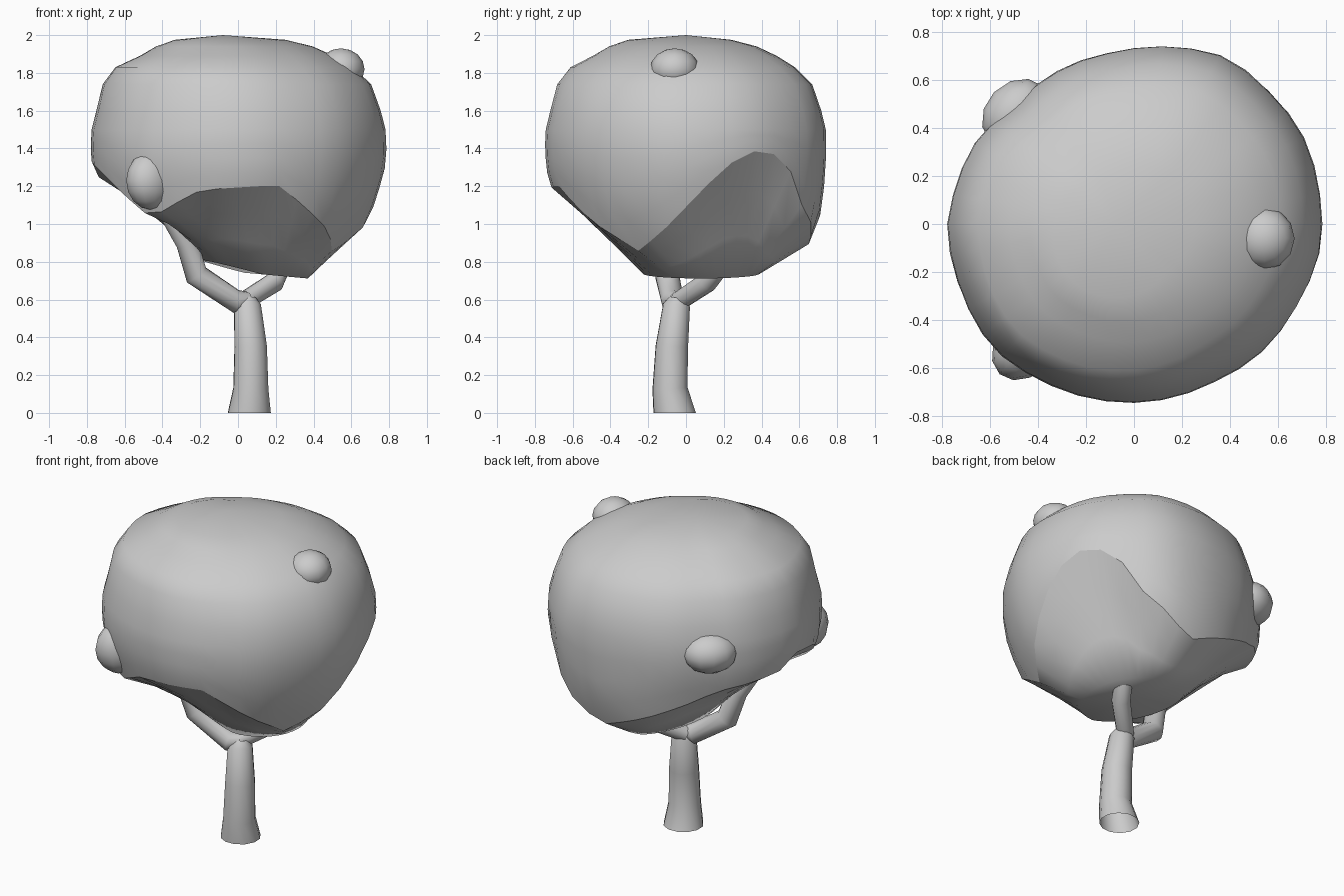
import bpy, bmesh, math
from mathutils import Vector

if "Cube" in bpy.data.objects:
    bpy.data.objects.remove(bpy.data.objects["Cube"])


def lerp_table(table, x):
    for (x0, y0), (x1, y1) in zip(table, table[1:]):
        if x0 <= x <= x1:
            return y0 + (y1 - y0) * (x - x0) / (x1 - x0)
    return table[0][1] if x < table[0][0] else table[-1][1]


def lobe(a, deg):
    return max(0, math.cos(a - math.radians(deg)))


def finish(obj, angle=35):
    bpy.ops.object.select_all(action='DESELECT')
    bpy.context.view_layer.objects.active = obj
    obj.select_set(True)
    bpy.ops.object.shade_smooth_by_angle(angle=math.radians(angle))


def tube(name, points):
    # Tapered open limb: each point is x, y, z, radius
    curve = bpy.data.curves.new(name, 'CURVE')
    curve.dimensions = '3D'
    curve.bevel_depth = 1
    curve.bevel_resolution = 4
    sp = curve.splines.new('POLY')
    sp.points.add(len(points) - 1)
    for p, (x, y, z, r) in zip(sp.points, points):
        p.co = (x, y, z, 1)
        p.radius = r
    obj = bpy.data.objects.new(name, curve)
    bpy.context.collection.objects.link(obj)
    bpy.ops.object.select_all(action='DESELECT')
    bpy.context.view_layer.objects.active = obj
    obj.select_set(True)
    bpy.ops.object.convert(target='MESH')
    for v in bpy.context.object.data.vertices:
        if v.co.z < .06:
            v.co.z = 0  # flat foot on the ground
    finish(bpy.context.object, 50)


def blob(name, loc, radii, turn):
    bpy.ops.mesh.primitive_uv_sphere_add(segments=12, ring_count=8, radius=1, location=loc,
                                         rotation=(0, 0, math.radians(turn)))
    obj = bpy.context.object
    obj.name = name
    obj.scale = radii
    finish(obj, 60)


# Trunk and forked branches
tube("trunk", [(.06, -.06, 0, .117), (.068, -.085, .13, .095), (.067, -.075, .35, .088),
               (.05, -.05, .57, .073), (.05, -.045, .61, .045)])
tube("left_branch", [(.06, -.045, .6, .04), (-.01, -.07, .59, .062), (-.22, -.1, .73, .065),
                     (-.27, -.13, .9, .06), (-.36, -.17, 1.04, .05)])
tube("right_branch", [(.03, -.04, .59, .05), (.19, .11, .69, .055), (.24, .2, .8, .05)])

# Canopy: side profile (height, radius), plan outline and rim height (angle, value)
profile = [(.72, .36), (.85, .56), (.98, .66), (1.1, .71), (1.28, .765), (1.4, .775), (1.5, .77),
           (1.6, .745), (1.74, .695), (1.83, .6), (1.89, .5), (1.94, .39), (1.975, .25), (2, 0)]
outline = [(-180, .78), (-160, .775), (-138, .785), (-120, .76), (-101, .75), (-82, .745),
           (-63, .74), (-45, .757), (-26, .765), (-9, .785), (10, .787), (28, .797), (46, .79),
           (61, .797), (78, .76), (96, .725), (115, .716), (135, .705), (152, .745), (170, .765),
           (180, .78)]
rim = [(-180, 1.33), (-165, 1.3), (-150, 1.2), (-132, 1.03), (-106, 1.18), (-82, 1.2), (-72, 1.2),
       (-51, 1.03), (-26, .85), (-10, .97), (0, 1.09), (8, 1.2), (20, 1.35), (32, 1.41),
       (45, 1.28), (55, 1.08), (78, .88), (105, 1.0), (145, 1.2), (172, 1.25), (180, 1.33)]
shoulder = [(1.6, 0), (1.74, .02), (1.83, .055), (1.89, .02), (1.94, .05), (1.975, .1)]
SEG = 40
RIM = 10  # index of the rim ring
bm = bmesh.new()
columns = []
for i in range(SEG):
    deg = -180 + 360 * i / SEG
    a = math.radians(deg)
    edge_z = lerp_table(rim, deg)
    heights = [1.975, 1.94, 1.89, 1.83, 1.74, 1.6, 1.5]
    heights += [1.5 + (edge_z - 1.5) * k / 4 for k in range(1, 5)]
    pts = []
    for z in heights:
        r = lerp_table(profile, z) * lerp_table(outline, deg) / .775
        # Stepped shoulder at front left, fuller lower lobe at the back
        r += lerp_table(shoulder, z) * lobe(a, 215)
        r += .2 * max(0, 1.3 - z) * lobe(a, 76) ** 3
        pts.append(Vector((r * math.cos(a), r * math.sin(a), z)))
    # Cut underneath, running in to the small base ring, hollowed on the left
    bx = .08 + .29 * math.cos(a)
    base = Vector((bx, .08 + .31 * math.sin(a), .745 - .09 * bx + .05 * lobe(a, 190)))
    last = pts[-1]
    for k in (1, 2, 3):
        p = last.lerp(base, k / 3)
        if k < 3:
            p.z += .035 * lobe(a, 195)
        pts.append(p)
    columns.append([bm.verts.new(p) for p in pts])
top = bm.verts.new((-.08, 0, 2))
bottom = bm.verts.new((.08, .08, .77))
for i in range(SEG):
    c, d = columns[i], columns[(i + 1) % SEG]
    bm.faces.new((top, c[0], d[0]))
    bm.faces.new((bottom, d[-1], c[-1]))
    for j in range(len(c) - 1):
        bm.faces.new((c[j], c[j + 1], d[j + 1], d[j]))
bmesh.ops.recalc_face_normals(bm, faces=bm.faces)
for f in bm.faces:
    f.smooth = True
# Only the rim of the cuts is a hard edge
for i in range(SEG):
    bm.edges.get((columns[i][RIM], columns[(i + 1) % SEG][RIM])).smooth = False
mesh = bpy.data.meshes.new("canopy")
bm.to_mesh(mesh)
bm.free()
canopy = bpy.data.objects.new("canopy", mesh)
bpy.context.collection.objects.link(canopy)

# Small leaf clumps bulging from the canopy
blob("upper_right_clump", (.545, -.06, 1.82), (.125, .13, .11), 0)
blob("front_left_clump", (-.46, -.515, 1.23), (.15, .12, .155), 48)
blob("back_left_clump", (-.49, .46, 1.43), (.13, .16, .12), -44)
